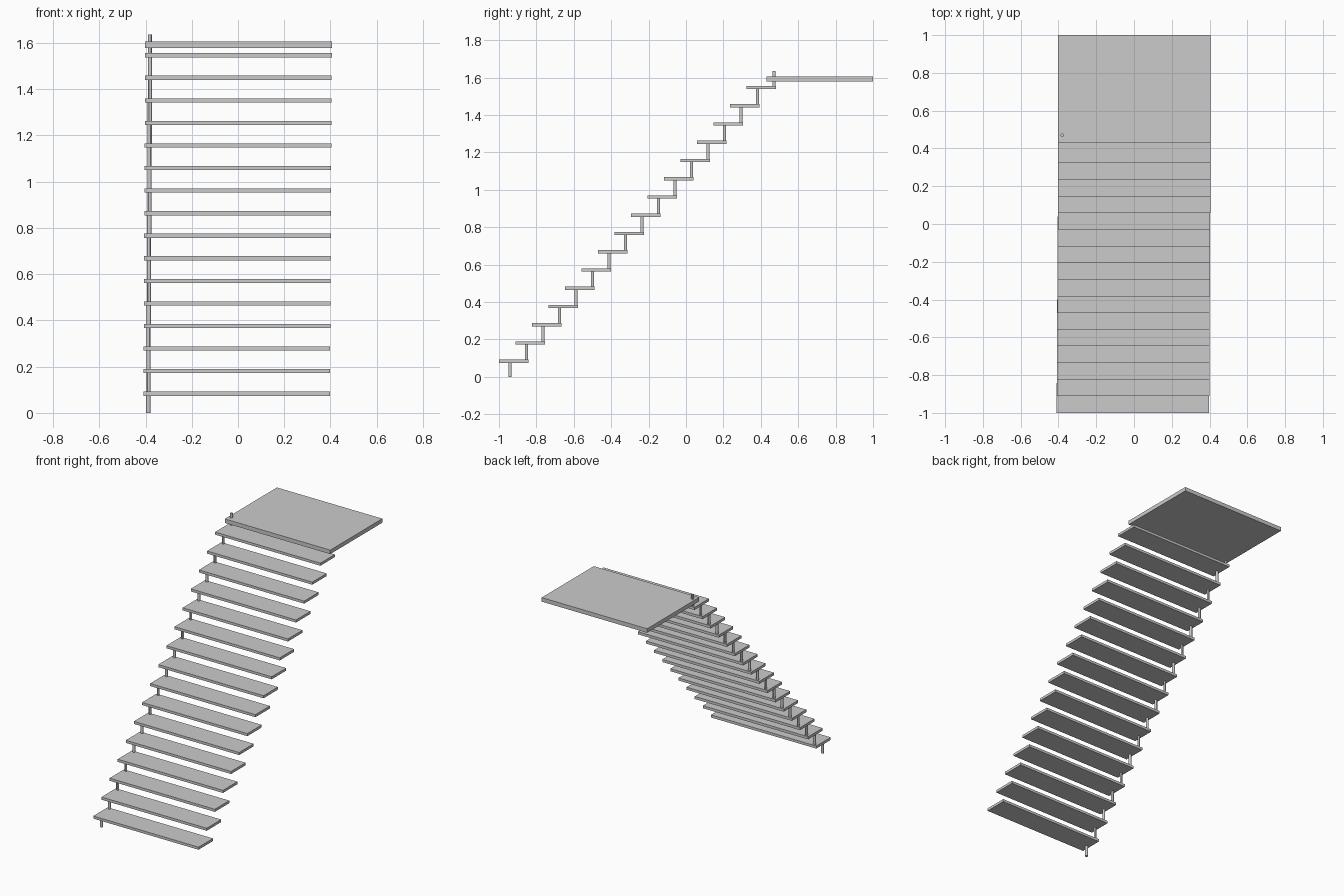
import bpy
from mathutils import Vector

cube = bpy.data.objects.get("Cube")
if cube:
    bpy.data.objects.remove(cube, do_unlink=True)

STEPS = 16
RUN, RISE, DRIFT = 0.0882, 0.0976, 0.0005   # offset from one step to the next
POST_RADIUS = 0.009

grey = bpy.data.materials.new("light grey")
grey.use_nodes = True
grey.diffuse_color = (0.6, 0.6, 0.6, 1)
grey.node_tree.nodes["Principled BSDF"].inputs["Base Color"].default_value = (0.6, 0.6, 0.6, 1)


def finish(name):
    obj = bpy.context.object
    obj.name = name
    obj.data.materials.append(grey)
    return obj


def slab(name, low, high):
    """Flat board between two opposite corners."""
    low, high = Vector(low), Vector(high)
    bpy.ops.mesh.primitive_cube_add(size=1, location=(low + high) / 2)
    bpy.context.object.scale = high - low
    bpy.ops.object.transform_apply(location=False, rotation=False, scale=True)
    return finish(name)


def post(name, x, y, bottom, top):
    """Slim round upright."""
    bpy.ops.mesh.primitive_cylinder_add(
        vertices=12, radius=POST_RADIUS, depth=top - bottom,
        location=(x, y, (bottom + top) / 2))
    bpy.ops.object.shade_smooth_by_angle()
    return finish(name)


# Treads
for i in range(STEPS):
    x, y, z = i * DRIFT, i * RUN, i * RISE
    slab(f"tread_{i + 1}", (x - 0.409, y - 1, z + 0.074), (x + 0.398, y - 0.842, z + 0.092))

# Posts between the treads, with the last one rising through the landing
for i in range(STEPS + 1):
    bottom = max(0, i * RISE - 0.006)
    post(f"post_{i + 1}", i * DRIFT - 0.388, i * RUN - 0.941, bottom, i * RISE + 0.0745)

# Landing
slab("landing", (-0.402, 0.43, 1.578), (0.406, 1, 1.606))
